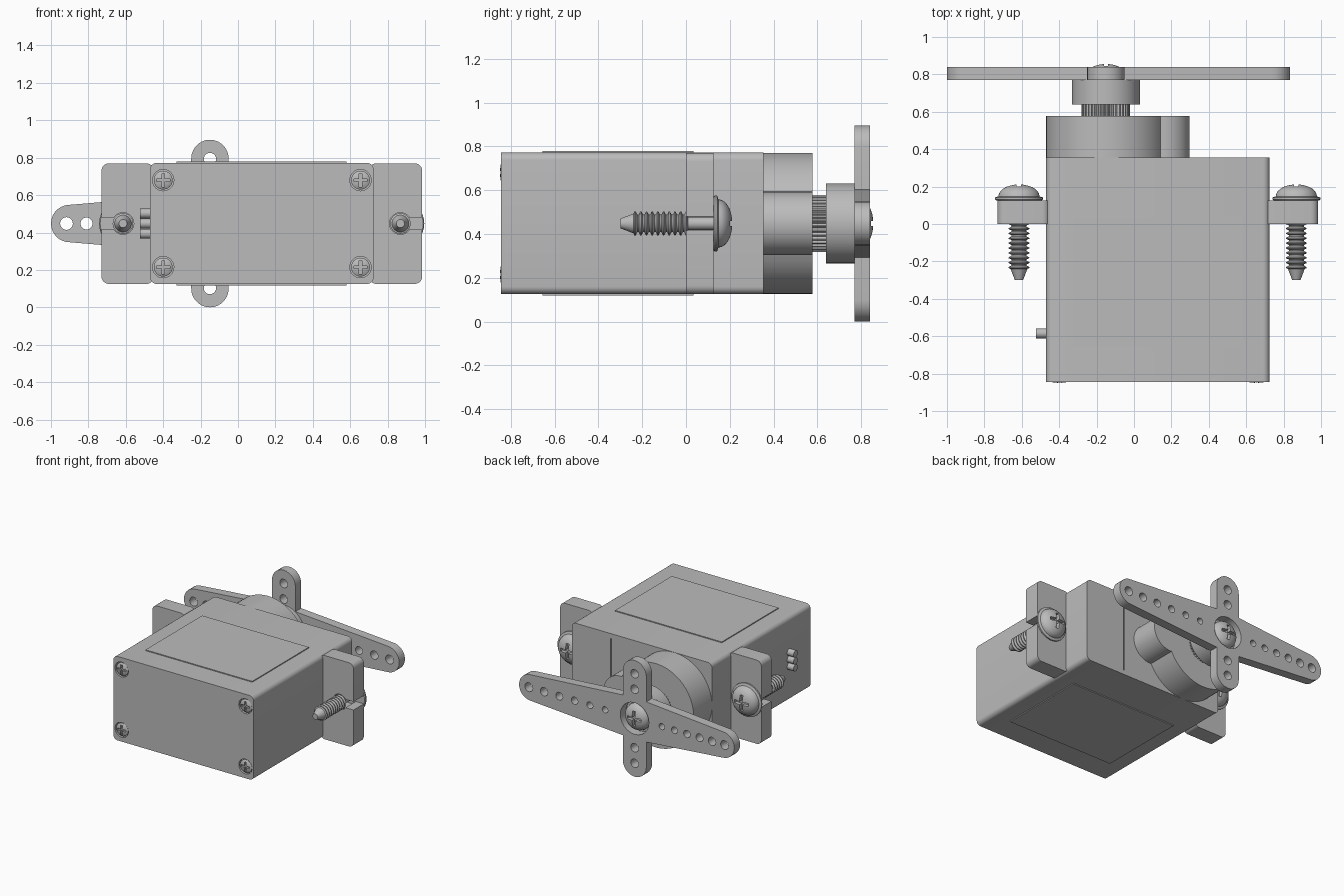
import bpy, bmesh
from math import cos, sin, pi, tau, acos, asin

cube = bpy.data.objects.get("Cube")
if cube:
    bpy.data.objects.remove(cube, do_unlink=True)

grey = bpy.data.materials.new("plain_grey")
grey.use_nodes = True
grey.diffuse_color = (0.5, 0.5, 0.5, 1)
grey.node_tree.nodes["Principled BSDF"].inputs["Base Color"].default_value = grey.diffuse_color

MID = 0.448      # height of the centre line
AXIS = -0.15     # x of the output shaft
parts = []


def finish(name, bm):
    bmesh.ops.remove_doubles(bm, verts=bm.verts, dist=1e-5)
    bmesh.ops.recalc_face_normals(bm, faces=bm.faces)
    mesh = bpy.data.meshes.new(name)
    bm.to_mesh(mesh)
    bm.free()
    mesh.materials.append(grey)
    obj = bpy.data.objects.new(name, mesh)
    bpy.context.collection.objects.link(obj)
    parts.append(obj)
    return obj


def prism(name, outline, y0, y1):
    """Extrude an (x, z) outline along y."""
    bm = bmesh.new()
    face = bm.faces.new([bm.verts.new((x, y0, z)) for x, z in outline])
    ext = bmesh.ops.extrude_face_region(bm, geom=[face])["geom"]
    verts = [v for v in ext if isinstance(v, bmesh.types.BMVert)]
    bmesh.ops.translate(bm, verts=verts, vec=(0, y1 - y0, 0))
    return finish(name, bm)


def lathe(name, profile, cx, cz, seg=40):
    """Spin an (r, y) profile about an axis parallel to y."""
    bm = bmesh.new()
    verts = [bm.verts.new((cx + r, y, cz)) for r, y in profile]
    edges = [bm.edges.new(pair) for pair in zip(verts, verts[1:])]
    bmesh.ops.spin(bm, geom=verts + edges, cent=(cx, 0, cz), axis=(0, 1, 0),
                   angle=tau, steps=seg)
    return finish(name, bm)


def disc(name, cx, cz, r, y0, y1, seg=40):
    return lathe(name, [(0, y0), (r, y0), (r, y1), (0, y1)], cx, cz, seg)


def arc(cx, cz, r, a0, a1, n):
    step = (a1 - a0) / n
    return [(cx + r * cos(a0 + i * step), cz + r * sin(a0 + i * step)) for i in range(n + 1)]


def round_rect(x0, x1, z0, z1, r):
    pts = []
    corners = [(x1 - r, z1 - r), (x0 + r, z1 - r), (x0 + r, z0 + r), (x1 - r, z0 + r)]
    for i, (x, z) in enumerate(corners):
        pts += arc(x, z, r, i * pi / 2, (i + 1) * pi / 2, 6)
    return pts


def box(name, x0, x1, y0, y1, z0, z1):
    return prism(name, [(x0, z0), (x1, z0), (x1, z1), (x0, z1)], y0, y1)


def cut(obj, cutters):
    """Subtract each cutter and remove it."""
    for c in cutters:
        mod = obj.modifiers.new("cut", 'BOOLEAN')
        mod.operation, mod.solver, mod.object = 'DIFFERENCE', 'EXACT', c
        c.hide_render = True
    bpy.context.view_layer.objects.active = obj
    for mod in list(obj.modifiers):
        bpy.ops.object.modifier_apply(modifier=mod.name)
    for c in cutters:
        parts.remove(c)
        bpy.data.objects.remove(c, do_unlink=True)


def cross_recess(obj, cx, cz, size, y0, y1):
    t = size * 0.2
    cut(obj, [box("slot_a", cx - size, cx + size, y0, y1, cz - t, cz + t),
              box("slot_b", cx - t, cx + t, y0, y1, cz - size, cz + size)])


def dome(r, base, top, n=7):
    return [(r * cos(i * pi / 2 / n), base + (top - base) * sin(i * pi / 2 / n))
            for i in range(n)] + [(0, top)]


# Case with pockets for the corner screws and a fine groove in the back
case = prism("case", round_rect(-0.47, 0.725, 0.125, 0.772, 0.035), -0.845, 0.355)
corners = [(x, z) for x in (-0.4, 0.655) for z in (0.215, 0.68)]
cut(case, [disc("pocket", x, z, 0.057, -0.9, -0.82, 32) for x, z in corners]
    + [box("groove", 0.385, 0.393, 0.348, 0.4, 0.16, 0.735)])

for x, z in corners:
    screw = lathe("corner_screw", [(0, -0.81), (0.05, -0.81), (0.05, -0.838),
                                   (0.035, -0.847), (0, -0.85)], x, z, 32)
    cross_recess(screw, x, z, 0.036, -0.9, -0.832)

# Thin label panels above and below
box("top_label", -0.33, 0.58, -0.655, 0.035, 0.771, 0.779)
box("bottom_label", -0.33, 0.58, -0.655, 0.035, 0.118, 0.126)

# Mounting ears with open slots, each holding a wood screw
for name, side, sx, x0, x1 in (("right", -1, -0.615, -0.73, -0.45),
                               ("left", 1, 0.868, 0.7, 0.985)):
    ear = prism(name + "_ear", round_rect(x0, x1, 0.125, 0.77, 0.04), 0, 0.125)
    far = sx + side * 0.2
    a = asin(0.032 / 0.058)
    start = 0 if side > 0 else pi
    keyhole = arc(sx, MID, 0.058, start + a, start + tau - a, 28)
    keyhole += [(far, MID - side * 0.032), (far, MID + side * 0.032)]
    cut(ear, [prism("keyhole", keyhole, -0.1, 0.3)])

    thread = [(0, -0.3), (0.022, -0.3), (0.045, -0.24), (0.055, -0.236)]
    pitch, turns = 0.026, 9
    for i in range(turns):
        y = -0.23 + i * pitch
        thread += [(0.055, y), (0.04, y + 0.008), (0.04, y + 0.014), (0.055, y + 0.021)]
    head = [(0.03, 0.008), (0.03, 0.126), (0.122, 0.126), (0.128, 0.132), (0.128, 0.142),
            (0.112, 0.147)]
    screw = lathe(name + "_mount_screw", thread + head + dome(0.11, 0.148, 0.212), sx, MID, 36)
    cross_recess(screw, sx, MID, 0.06, 0.18, 0.3)

# Gear tower: a large and a small round joined together
R, r, gap = 0.323, 0.145, 0.3
reach = (gap ** 2 + R ** 2 - r ** 2) / (2 * gap)
a, b = acos(reach / R), acos((reach - gap) / r)
tower = arc(AXIS + 0.003, MID, R, a, tau - a, 56)
tower += arc(AXIS + 0.003 + gap, MID, r, -b, b, 28)[1:-1]
prism("gear_tower", tower, 0.35, 0.578)

# Splined shaft and the horn hub
spline = []
for i in range(36):
    t = i * tau / 36
    for offset, rad in ((0, 0.12), (0.06, 0.13), (0.11, 0.13)):
        spline.append((AXIS + rad * cos(t + offset), MID + rad * sin(t + offset)))
prism("splined_shaft", spline, 0.57, 0.65)
disc("horn_hub", AXIS, MID, 0.182, 0.64, 0.772, 56)

# Four-armed horn outline: tapered long arms and straight short arms
root, tip, ear_w = 0.155, 0.1, 0.1
long_r, long_l, short = 0.735, -0.9, MID - tip
horn_pts = arc(long_r, MID, tip, -pi / 2, pi / 2, 14)
horn_pts += [(AXIS + ear_w, MID + root)]
horn_pts += arc(AXIS, MID + short, ear_w, 0, pi, 14)
horn_pts += [(AXIS - ear_w, MID + root)]
horn_pts += arc(long_l, MID, tip, pi / 2, 3 * pi / 2, 14)
horn_pts += [(AXIS - ear_w, MID - root)]
horn_pts += arc(AXIS, MID - short, ear_w, pi, tau, 14)
horn_pts += [(AXIS + ear_w, MID - root)]
horn = prism("horn", horn_pts, 0.77, 0.84)

# Holes along the arms and the seat of the centre screw
spots = [(AXIS, MID, 0.122)]
for i in range(6):
    rad = 0.034 - i * 0.002
    spots += [(-0.917 + i * 0.107, MID, rad), (0.752 - i * 0.13, MID, rad)]
for side in (-1, 1):
    spots += [(AXIS, MID + side * d, 0.033) for d in (0.345, 0.225)]
cut(horn, [disc("hole", x, z, rad, 0.7, 0.9, 24) for x, z, rad in spots])

# Centre screw of the horn
centre = lathe("centre_screw", [(0, 0.765), (0.102, 0.765), (0.102, 0.8)]
               + dome(0.1, 0.802, 0.856), AXIS, MID)
cross_recess(centre, AXIS, MID, 0.058, 0.825, 0.9)

# Three cable stubs on the right side
for i in (-1, 0, 1):
    stub = disc("cable_stub", 0, 0, 0.026, -0.03, 0.03, 20)
    stub.rotation_euler = (0, 0, pi / 2)
    stub.location = (-0.495, -0.585, MID + i * 0.054)

# Smooth the rounds, keep the edges crisp
bpy.ops.object.select_all(action='DESELECT')
for obj in parts:
    obj.select_set(True)
bpy.context.view_layer.objects.active = case
bpy.ops.object.shade_smooth_by_angle(angle=pi / 6)
